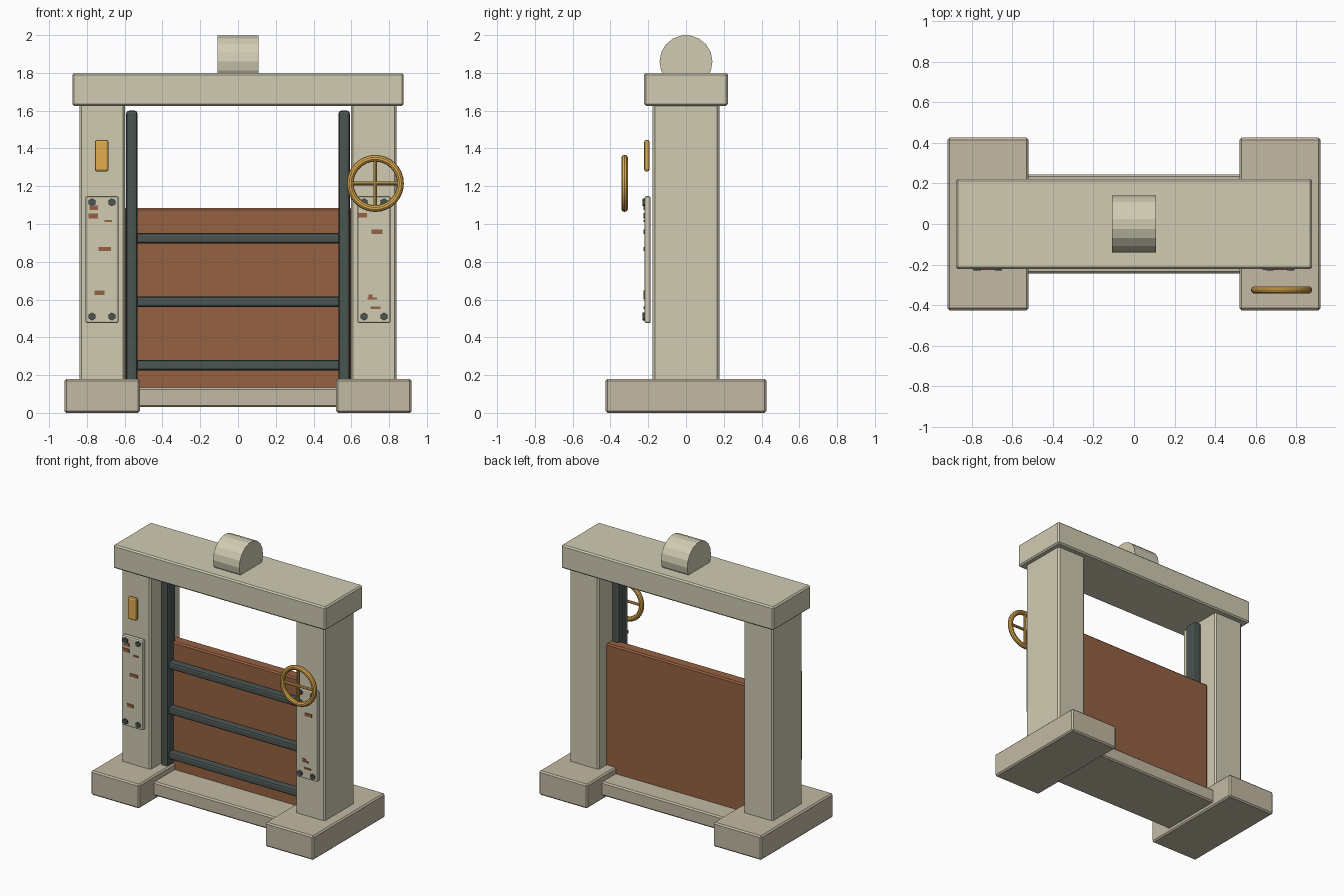
import bpy, math

if "Cube" in bpy.data.objects:
    bpy.data.objects.remove(bpy.data.objects["Cube"])

def mat(name, rgb):
    m = bpy.data.materials.new(name)
    m.diffuse_color = (*rgb, 1)
    m.use_nodes = True
    m.node_tree.nodes["Principled BSDF"].inputs["Base Color"].default_value = m.diffuse_color
    return m

STONE = mat("stone", (0.63, 0.60, 0.45))
BASE = mat("base_stone", (0.55, 0.49, 0.37))
RUST = mat("rust", (0.30, 0.12, 0.055))
IRON = mat("dark_iron", (0.07, 0.09, 0.085))
BRASS = mat("brass", (0.75, 0.42, 0.08))

def finish(o, name, m, smooth=True):
    o.name = name
    o.data.materials.append(m)
    if smooth:
        bpy.ops.object.shade_smooth_by_angle(angle=math.radians(35))
    return o

def box(name, x, y, z, m, bevel=0.01, segments=1):
    """Box from (min, max) ranges, with chamfered edges."""
    bpy.ops.mesh.primitive_cube_add(size=1, location=[sum(r) / 2 for r in (x, y, z)])
    o = bpy.context.object
    o.scale = [r[1] - r[0] for r in (x, y, z)]
    bpy.ops.object.transform_apply(location=False, rotation=False, scale=True)
    finish(o, name, m, smooth=False)
    if bevel:
        b = o.modifiers.new("bevel", 'BEVEL')
        b.width, b.segments = bevel, segments
    return o

def rod(name, loc, r, length, axis, m, sides=12, smooth=True):
    rot = {'X': (0, math.pi / 2, 0), 'Y': (math.pi / 2, 0, 0), 'Z': (0, 0, 0)}[axis]
    bpy.ops.mesh.primitive_cylinder_add(vertices=sides, radius=r, depth=length,
                                        location=loc, rotation=rot)
    return finish(bpy.context.object, name, m, smooth)

def span(s, a, b):
    return (a, b) if s > 0 else (-b, -a)

# Stone feet, posts, guide rails and bolted plates on both sides
for s, side in ((-1, "left"), (1, "right")):
    box(side + "_foot", span(s, 0.52, 0.919), (-0.425, 0.425), (0, 0.18), BASE)
    box(side + "_post", span(s, 0.597, 0.84), (-0.177, 0.177), (0.16, 1.64), STONE, 0.012)
    box(side + "_guide_rail", span(s, 0.532, 0.592), (-0.07, 0.03), (0.13, 1.6), IRON, 0.015, 2)
    box(side + "_plate", span(s, 0.632, 0.808), (-0.22, -0.187), (0.475, 1.147), STONE, 0.01, 2)
    for i, x in enumerate((0.668, 0.773)):
        for j, z in enumerate((0.51, 1.115)):
            rod(f"{side}_bolt_{i}{j}", (s * x, -0.222, z), 0.021, 0.016, 'Y', IRON, 6)

# Sill, lintel and top drum
box("sill", (-0.54, 0.54), (-0.245, 0.245), (0.03, 0.134), BASE)
box("lintel", (-0.877, 0.877), (-0.222, 0.222), (1.625, 1.8), STONE)
rod("top_drum", (0, 0, 1.86), 0.14, 0.216, 'X', STONE, 18, smooth=False)

# Sliding gate with cross bars
box("gate_panel", (-0.605, 0.605), (-0.003, 0.085), (0.11, 1.085), RUST)
for i, z in enumerate((0.252, 0.588, 0.925)):
    box(f"gate_bar_{i}", (-0.545, 0.545), (-0.055, 0.005), (z - 0.027, z + 0.027), IRON, 0.013, 2)

# Rust flecks on the plates: x min, x max, z min, z max
flecks = [(-0.787, -0.74, 1.075, 1.098), (-0.792, -0.742, 1.03, 1.056),
          (-0.707, -0.668, 1.01, 1.022), (-0.738, -0.672, 0.856, 0.878),
          (-0.76, -0.708, 0.625, 0.648), (0.632, 0.682, 1.035, 1.058),
          (0.707, 0.766, 0.948, 0.97), (0.685, 0.735, 0.6, 0.612),
          (0.69, 0.712, 0.606, 0.626), (0.702, 0.755, 0.55, 0.562)]
for i, (a, b, c, d) in enumerate(flecks):
    box(f"rust_fleck_{i}", (a, b), (-0.226, -0.215), (c, d), RUST, 0)

# Brass tag on the left post
box("brass_tag", (-0.758, -0.685), (-0.222, -0.193), (1.277, 1.446), BRASS, 0.013, 2)

# Hand wheel in front of the right post
C = (0.727, -0.325, 1.215)
bpy.ops.mesh.primitive_torus_add(major_segments=32, minor_segments=10, major_radius=0.133,
                                 minor_radius=0.018, location=C, rotation=(math.pi / 2, 0, 0))
finish(bpy.context.object, "wheel_rim", BRASS)
rod("wheel_spoke_across", C, 0.01, 0.265, 'X', BRASS, 8)
rod("wheel_spoke_upright", C, 0.01, 0.265, 'Z', BRASS, 8)
